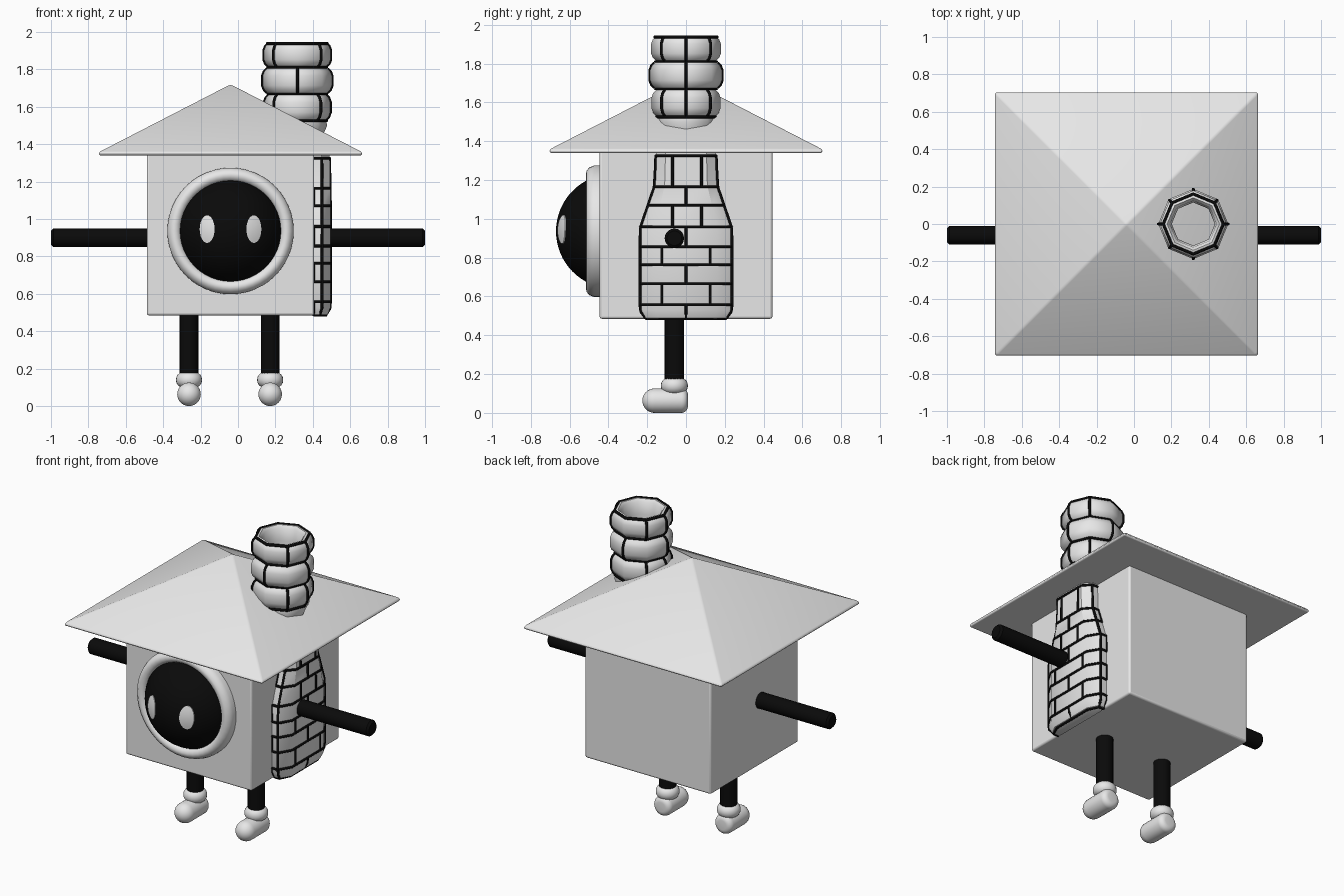
import bpy, bmesh
from math import sin, cos, pi, sqrt, radians
from mathutils import Matrix, Vector

cube = bpy.data.objects.get("Cube")
if cube:
    bpy.data.objects.remove(cube, do_unlink=True)


def material(name, value):
    m = bpy.data.materials.new(name)
    m.use_nodes = True
    m.diffuse_color = (value, value, value, 1)
    m.node_tree.nodes["Principled BSDF"].inputs["Base Color"].default_value = (value, value, value, 1)
    return m


WHITE = material("white", 0.8)
BLACK = material("black", 0.003)
CX = -0.04          # middle of the house
FACE_Z = 0.936
FRONT_Y = -0.445


def finish(name, bm, mat, matrix=None, bevel=0, angle=40):
    bmesh.ops.remove_doubles(bm, verts=bm.verts, dist=1e-5)
    bmesh.ops.recalc_face_normals(bm, faces=bm.faces)
    if matrix:
        bm.transform(matrix)
    me = bpy.data.meshes.new(name)
    bm.to_mesh(me)
    bm.free()
    me.materials.append(mat)
    ob = bpy.data.objects.new(name, me)
    bpy.context.collection.objects.link(ob)
    bpy.ops.object.select_all(action='DESELECT')
    ob.select_set(True)
    bpy.context.view_layer.objects.active = ob
    bpy.ops.object.shade_smooth_by_angle(angle=radians(angle))
    if bevel:
        b = ob.modifiers.new("soft_edges", 'BEVEL')
        b.width, b.segments = bevel, 3
        b.angle_limit = radians(20)
    return ob


def loft(name, rings, mat, closed=True, **kw):
    """Skin a list of equally long point rings."""
    bm = bmesh.new()
    rows = [[bm.verts.new(p) for p in ring] for ring in rings]
    n = len(rows[0])
    for a, b in zip(rows, rows[1:]):
        for i in range(n if closed else n - 1):
            j = (i + 1) % n
            bm.faces.new((a[i], a[j], b[j], b[i]))
    return finish(name, bm, mat, **kw)


def lathe(name, profile, mat, segs=32, phase=0.0, **kw):
    rings = [[(r * cos(phase + 2 * pi * i / segs), r * sin(phase + 2 * pi * i / segs), z)
              for i in range(segs)] for r, z in profile]
    return loft(name, rings, mat, **kw)


def rod(name, start, direction, length, r, mat):
    m = Matrix.Translation(start) @ Vector(direction).to_track_quat('Z', 'Y').to_matrix().to_4x4()
    e = r * 0.25
    return lathe(name, [(0, 0), (r - e, 0), (r, e), (r, length - e), (r - e, length), (0, length)],
                 mat, segs=20, matrix=m)


def lines(name, paths, radius):
    """Mortar lines as thin tubes."""
    cu = bpy.data.curves.new(name, 'CURVE')
    cu.dimensions = '3D'
    cu.bevel_depth, cu.bevel_resolution = radius, 1
    cu.use_fill_caps = True
    for pts, cyclic in paths:
        s = cu.splines.new('POLY')
        s.points.add(len(pts) - 1)
        for p, co in zip(s.points, pts):
            p.co = (*co, 1)
        s.use_cyclic_u = cyclic
    cu.materials.append(BLACK)
    ob = bpy.data.objects.new(name, cu)
    bpy.context.collection.objects.link(ob)


# House body and roof
bm = bmesh.new()
bmesh.ops.create_cube(bm, size=1)
finish("body", bm, WHITE, bevel=0.012,
       matrix=Matrix.Translation((CX, 0, 0.92)) @ Matrix.Diagonal((0.895, 0.89, 0.87, 1)))
q = sqrt(2)
lathe("roof", [(0, 1.34), (0.703 * q, 1.34), (0.703 * q, 1.358), (0, 1.72)], WHITE,
      segs=4, phase=pi / 4, bevel=0.012, matrix=Matrix.Translation((CX, 0, 0)))

# Face: rim, domed visor and two eyes
to_front = Matrix.Translation((CX, FRONT_Y, FACE_Z)) @ Matrix.Rotation(pi / 2, 4, 'X')
lathe("face_rim", [(0.338, -0.01), (0.338, 0.03), (0.33, 0.052), (0.312, 0.068), (0.295, 0.07),
                   (0.278, 0.062), (0.266, 0.045), (0.262, 0)], WHITE, segs=48, matrix=to_front)
R, SINK = 0.296, -0.071
lathe("visor", [(0.272, 0.0)] + [(R * sin(a), SINK + R * cos(a))
      for a in [1.16 * (1 - i / 12) for i in range(13)]], BLACK, segs=48, matrix=to_front)
for side, label in ((-1, "right"), (1, "left")):
    rings = []
    for k in (0, 0.35, 0.7, 1):
        ring = []
        for i in range(24):
            u = side * 0.125 + 0.04 * k * cos(i * pi / 12)
            v = 0.01 + 0.074 * k * sin(i * pi / 12)
            ring.append((u, v, SINK + 0.005 + sqrt(R * R - u * u - v * v)))
        rings.append(ring)
    rings.append([(x, y, z - 0.007) for x, y, z in rings[-1]])
    loft(label + "_eye", rings, WHITE, matrix=to_front)

# Arms, legs and boots
LIMB_Y = -0.06
for side, label in ((-1, "right"), (1, "left")):
    rod(label + "_arm", (side, LIMB_Y, 0.9), (-side, 0, 0), 0.65, 0.05, BLACK)
    x = CX - 0.005 + side * 0.217
    rod(label + "_leg", (x, LIMB_Y, 0.12), (0, 0, 1), 0.4, 0.05, BLACK)
    cuff = [(0.035 + 0.035 * cos(a), 0.14 + 0.04 * sin(a))
            for a in [-pi / 2 + pi * i / 8 for i in range(9)]]
    lathe(label + "_boot_cuff", [(0, 0.1)] + cuff + [(0, 0.18)], WHITE, segs=24, angle=60,
          matrix=Matrix.Translation((x, LIMB_Y, 0)))
    r = 0.063
    toe = [(r * sin(a), 0.172 + r * cos(a)) for a in [pi / 2 * (1 - i / 8) for i in range(9)]]
    heel = [(0.03 + 0.033 * sin(a), 0.033 - 0.033 * cos(a)) for a in [pi / 2 * i / 5 for i in range(6)]]
    lathe(label + "_boot_foot", [(0, 0)] + heel + toe, WHITE, segs=24, angle=60,
          matrix=Matrix.Translation((x, 0.01, r)) @ Matrix.Rotation(pi / 2, 4, 'X'))

# Chimney stack: bulging octagonal courses around a hollow flue
STACK = Vector((0.317, 0, 0))
COURSES = [(1.53, 1.665, 0.178), (1.675, 1.805, 0.187), (1.815, 1.94, 0.18)]


def course_profile(z0, z1, r):
    return [(r - inset, z0 + t * (z1 - z0)) for t, inset in
            ((0, 0.025), (0.12, 0.009), (0.3, 0), (0.7, 0), (0.88, 0.009), (1, 0.025))]


profile = [(0, 1.40), (0.13, 1.40), (0.14, 1.455), (0.16, 1.5)]
for c in COURSES:
    profile += course_profile(*c)
profile += [(0.14, 1.942), (0.125, 1.925), (0.115, 1.85), (0.115, 1.45), (0, 1.45)]
lathe("chimney_stack", profile, WHITE, segs=8, angle=50, matrix=Matrix.Translation(STACK))


def polar(r, degrees, z):
    a = radians(degrees)
    return STACK + Vector((r * cos(a), r * sin(a), z))


joints = []
for n, c in enumerate(COURSES):
    for d in ((0, 90, 180, 270) if n == 1 else (0, 45, 135, 180, 225, 315)):
        joints.append(([polar(r, d, z) for r, z in course_profile(*c)], False))
lines("stack_upright_joints", joints, 0.008)
lines("stack_rim_line", [([polar(0.16, 45 * i, 1.938) for i in range(8)], True)], 0.009)
lines("stack_course_lines", [([polar(0.157, 45 * i, z) for i in range(8)], True)
                             for z in (1.525, 1.67, 1.81)], 0.008)

# Chimney breast on the side wall: height, half width, depth
BREAST = [(0.478, 0.19, 0.05), (0.49, 0.215, 0.075), (0.53, 0.237, 0.09), (0.95, 0.237, 0.09),
          (1.06, 0.2, 0.09), (1.17, 0.162, 0.088), (1.34, 0.155, 0.085)]
WALL = 0.405


def size_at(z):
    for (z0, w0, d0), (z1, w1, d1) in zip(BREAST, BREAST[1:]):
        if z <= z1:
            t = (z - z0) / (z1 - z0)
            return w0 + t * (w1 - w0), d0 + t * (d1 - d0)


def section(z):
    w, d = size_at(z)
    half = [(0, w), (d * 0.5, w), (d, w * 0.68)]
    return [(WALL + x, -y, z) for x, y in half] + [(WALL + x, y, z) for x, y in reversed(half)]


levels = [b[0] for b in BREAST]
rings = [section(z) for z in levels]
base = [(WALL, 0, levels[0])] * 6
loft("chimney_breast", [base] + rings, WHITE, closed=False, angle=35)

rows = [0.485, 0.557, 0.665, 0.763, 0.856, 0.96, 1.07, 1.165, 1.325]
paths = [(section(z), False) for z in rows]
for n, (z0, z1) in enumerate(zip(rows, rows[1:])):
    for y in ((0,) if n % 2 == 0 else (-0.125, 0.125) if z1 < 1 else (-0.07, 0.08)):
        paths.append(([(WALL + size_at(z)[1], y, z) for z in (z0, (z0 + z1) / 2, z1)], False))
    for corner in ((1, 4) if n % 2 else (0, 1, 4, 5)):
        paths.append(([section(z)[corner] for z in (z0, (z0 + z1) / 2, z1)], False))
lines("breast_mortar_lines", paths, 0.008)
